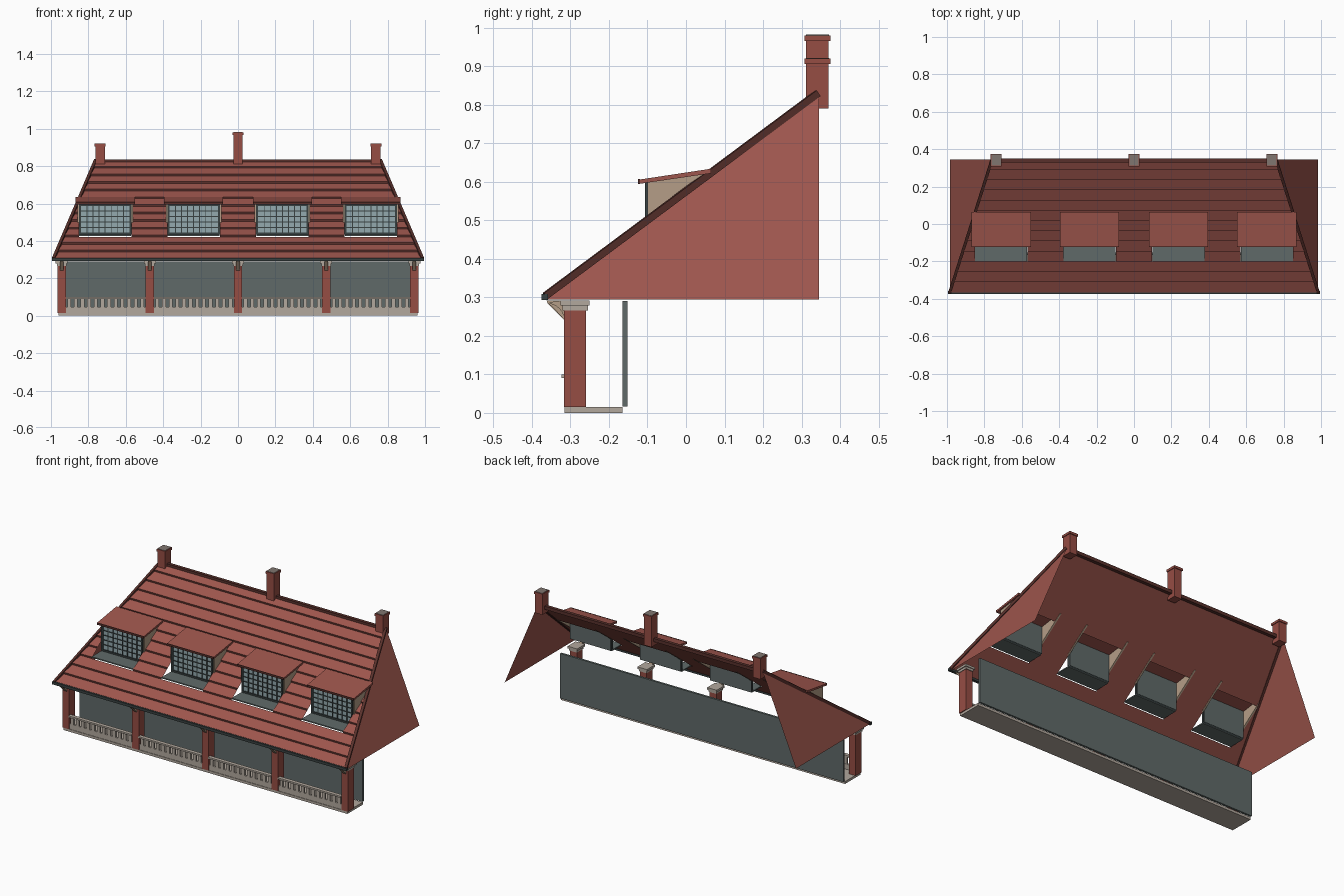
import bpy, bmesh, math
from mathutils import Vector

cube = bpy.data.objects.get("Cube")
if cube:
    bpy.data.objects.remove(cube, do_unlink=True)


def material(name, *rgb):
    lin = [((c / 255 + 0.055) / 1.055) ** 2.4 for c in rgb] + [1]
    m = bpy.data.materials.new(name)
    m.use_nodes = True
    m.diffuse_color = lin
    m.node_tree.nodes["Principled BSDF"].inputs["Base Color"].default_value = lin
    return m


RED = material("tile red", 158, 86, 77)
BROWN = material("dark brown trim", 88, 48, 43)
BRICK = material("brick red", 150, 77, 68)
SLATE = material("slate grey", 96, 106, 105)
DARK = material("dark slate", 56, 65, 65)
STONE = material("pale stone", 178, 168, 157)
TAN = material("tan plaster", 181, 158, 135)
GLASS = material("pale blue glass", 148, 170, 175)
CAP = material("warm grey", 128, 118, 112)


def finish(bm, name, *mats, recalc=True):
    if recalc:
        bmesh.ops.recalc_face_normals(bm, faces=bm.faces)
    me = bpy.data.meshes.new(name)
    bm.to_mesh(me)
    bm.free()
    for m in mats:
        me.materials.append(m)
    ob = bpy.data.objects.new(name, me)
    bpy.context.scene.collection.objects.link(ob)
    return ob


def add_box(bm, x0, x1, y0, y1, z0, z1):
    vs = bmesh.ops.create_cube(bm, size=1)["verts"]
    for v in vs:
        v.co = ((x0 + x1) / 2 + v.co.x * (x1 - x0),
                (y0 + y1) / 2 + v.co.y * (y1 - y0),
                (z0 + z1) / 2 + v.co.z * (z1 - z0))


def boxes(name, mat, *extents):
    bm = bmesh.new()
    for e in extents:
        add_box(bm, *e)
    return finish(bm, name, mat)


def prism(name, mat, profile, x0, x1):
    """Extrude a (y, z) outline along x."""
    bm = bmesh.new()
    face = bm.faces.new([bm.verts.new((x0, y, z)) for y, z in profile])
    ext = bmesh.ops.extrude_face_region(bm, geom=[face])["geom"]
    bmesh.ops.translate(bm, vec=(x1 - x0, 0, 0),
                        verts=[v for v in ext if isinstance(v, bmesh.types.BMVert)])
    return finish(bm, name, mat)


def bar(name, mat, a, b, w, h):
    """Square bar running from a to b."""
    a, b = Vector(a), Vector(b)
    d = b - a
    ob = boxes(name, mat, (-w / 2, w / 2, 0, d.length, -h / 2, h / 2))
    side = d.cross(Vector((0, 0, 1))).normalized()
    up = side.cross(d).normalized()
    for v in ob.data.vertices:
        v.co = a + side * v.co.x + d.normalized() * v.co.y + up * v.co.z
    return ob


# Roof layout
Y0, Y1, Z0, Z1 = -0.365, 0.345, 0.30, 0.83
W0, W1 = 0.985, 0.76
ROWS, LIP = 13, 0.01
DORMERS = (-0.71, -0.237, 0.237, 0.71)
HOLE_HALF, HOLE_ROWS = 0.14, range(3, 7)


def roof_y(t): return Y0 + (Y1 - Y0) * t
def roof_z(t): return Z0 + (Z1 - Z0) * t
def half_width(t): return W0 + (W1 - W0) * t


# Front roof slope: stepped tile rows with openings under the dormers
bm = bmesh.new()
for r in range(ROWS):
    t0, t1 = r / ROWS, (r + 1) / ROWS
    cuts = []
    if r in HOLE_ROWS:
        for c in DORMERS:
            cuts += [c - HOLE_HALF, c + HOLE_HALF]
    lo = [-half_width(t0)] + cuts + [half_width(t0)]
    hi = [-half_width(t1)] + cuts + [half_width(t1)]
    for i in range(0, len(lo), 2):
        def edge(xs, t, lift):
            return [bm.verts.new((x, roof_y(t), roof_z(t) + lift)) for x in xs]
        low = edge(lo[i:i + 2], t0, 0)
        lip = edge(lo[i:i + 2], t0, LIP)
        top = edge(hi[i:i + 2], t1, 0)
        bm.faces.new((lip[0], lip[1], top[1], top[0]))
        bm.faces.new((low[0], low[1], lip[1], lip[0])).material_index = 1
        bm.faces.new((low[1], low[0], top[0], top[1]))
finish(bm, "front_roof", RED, BROWN, recalc=False)

for s, side in ((-1, "right"), (1, "left")):
    # Sloping end of the roof
    bm = bmesh.new()
    pts = [(s * W0, Y0, Z0 - 0.005), (s * W0, Y1, Z0 - 0.005), (s * W1, Y1, Z1)]
    tri = [bm.verts.new(p) for p in pts]
    bm.faces.new(tri if s > 0 else tri[::-1])
    finish(bm, side + "_roof_end", RED, recalc=False)
    bar(side + "_hip_trim", BROWN, (s * W0, Y0, Z0 + 0.004),
        (s * W1, Y1 - 0.003, Z1), 0.016, 0.018)

boxes("ridge_trim", BROWN, (-W1, W1, Y1 - 0.016, Y1 + 0.004, Z1 - 0.014, Z1 + 0.006))
boxes("eave_gutter", DARK, (-0.995, 0.995, -0.375, -0.358, 0.293, 0.309))

# Dormers
for n, c in enumerate(DORMERS, 1):
    tag = "dormer_%d_" % n
    prism(tag + "roof", RED, [(-0.12, 0.595), (-0.12, 0.606), (0.065, 0.634), (0.065, 0.622)],
          c - 0.158, c + 0.158)
    boxes(tag + "fascia", BROWN, (c - 0.158, c + 0.158, -0.124, -0.119, 0.595, 0.607))
    for s in (-1, 1):
        prism(tag + "cheek", TAN, [(-0.10, 0.496), (-0.10, 0.598), (0.06, 0.622), (0.06, 0.615)],
              c + s * 0.138, c + s * 0.148)
    boxes(tag + "glass", GLASS, (c - 0.138, c + 0.138, -0.100, -0.094, 0.432, 0.6))
    boxes(tag + "back_panel", SLATE, (c - 0.138, c + 0.138, -0.0935, -0.090, 0.432, 0.6))
    boxes(tag + "sill", SLATE, (c - 0.139, c + 0.139, -0.2, -0.1, 0.427, 0.434))
    boxes(tag + "frame", DARK,
          (c - 0.14, c - 0.129, -0.107, -0.094, 0.434, 0.6),
          (c + 0.129, c + 0.14, -0.107, -0.094, 0.434, 0.6),
          (c - 0.129, c + 0.129, -0.107, -0.094, 0.434, 0.444),
          (c - 0.129, c + 0.129, -0.107, -0.094, 0.588, 0.6))
    bars = []
    for i in range(1, 8):
        x = c - 0.129 + 0.258 * i / 8
        bars.append((x - 0.0025, x + 0.0025, -0.104, -0.099, 0.444, 0.588))
    for i in range(1, 5):
        z = 0.444 + 0.144 * i / 5
        bars.append((c - 0.129, c + 0.129, -0.1035, -0.099, z - 0.0025, z + 0.0025))
    boxes(tag + "glazing_bars", DARK, *bars)

# Chimneys
for name, x, top in (("right", -0.737, 0.92), ("middle", 0, 0.98), ("left", 0.737, 0.92)):
    boxes(name + "_chimney", BRICK,
          (x - 0.025, x + 0.025, 0.312, 0.370, 0.79, top - 0.014),
          (x - 0.029, x + 0.029, 0.308, 0.375, top - 0.014, top))
    boxes(name + "_chimney_top", CAP, (x - 0.025, x + 0.025, 0.312, 0.371, top, top + 0.002))

# Porch floor, plinth and rear wall
boxes("porch_floor", STONE, (-0.96, 0.96, -0.315, -0.165, 0, 0.015))
boxes("porch_plinth", STONE, (-0.955, 0.955, -0.312, -0.300, 0.015, 0.047))
boxes("porch_wall", SLATE, (-0.957, 0.957, -0.165, -0.152, 0.016, 0.29))

# Columns with capitals and curved brackets
COLUMNS = [-0.943 + 0.4715 * i for i in range(5)]
curve = [(-0.315 - 0.045 * math.sin(a), 0.285 - 0.045 * math.cos(a))
         for a in (math.pi / 2 * i / 6 for i in range(7))]
curve = [(-0.675 - y, 0.525 - z) for y, z in curve]
for n, x in enumerate(COLUMNS, 1):
    boxes("column_%d" % n, BRICK, (x - 0.0225, x + 0.0225, -0.317, -0.26, 0.015, 0.27))
    boxes("capital_%d" % n, STONE,
          (x - 0.026, x + 0.026, -0.321, -0.255, 0.266, 0.279),
          (x - 0.032, x + 0.032, -0.326, -0.250, 0.279, 0.292))
    prism("bracket_%d" % n, TAN, curve + [(-0.362, 0.292), (-0.315, 0.292)], x - 0.01, x + 0.01)

# Balustrade in each bay
for n, (a, b) in enumerate(zip(COLUMNS, COLUMNS[1:]), 1):
    a, b = a + 0.0225, b - 0.0225
    boxes("rail_%d" % n, STONE, (a, b, -0.323, -0.300, 0.090, 0.1))
    step = (b - a) / 12
    boxes("balusters_%d" % n, STONE,
          *[(a + step * (i + 0.22), a + step * (i + 0.78), -0.313, -0.301, 0.047, 0.09)
            for i in range(12)])
